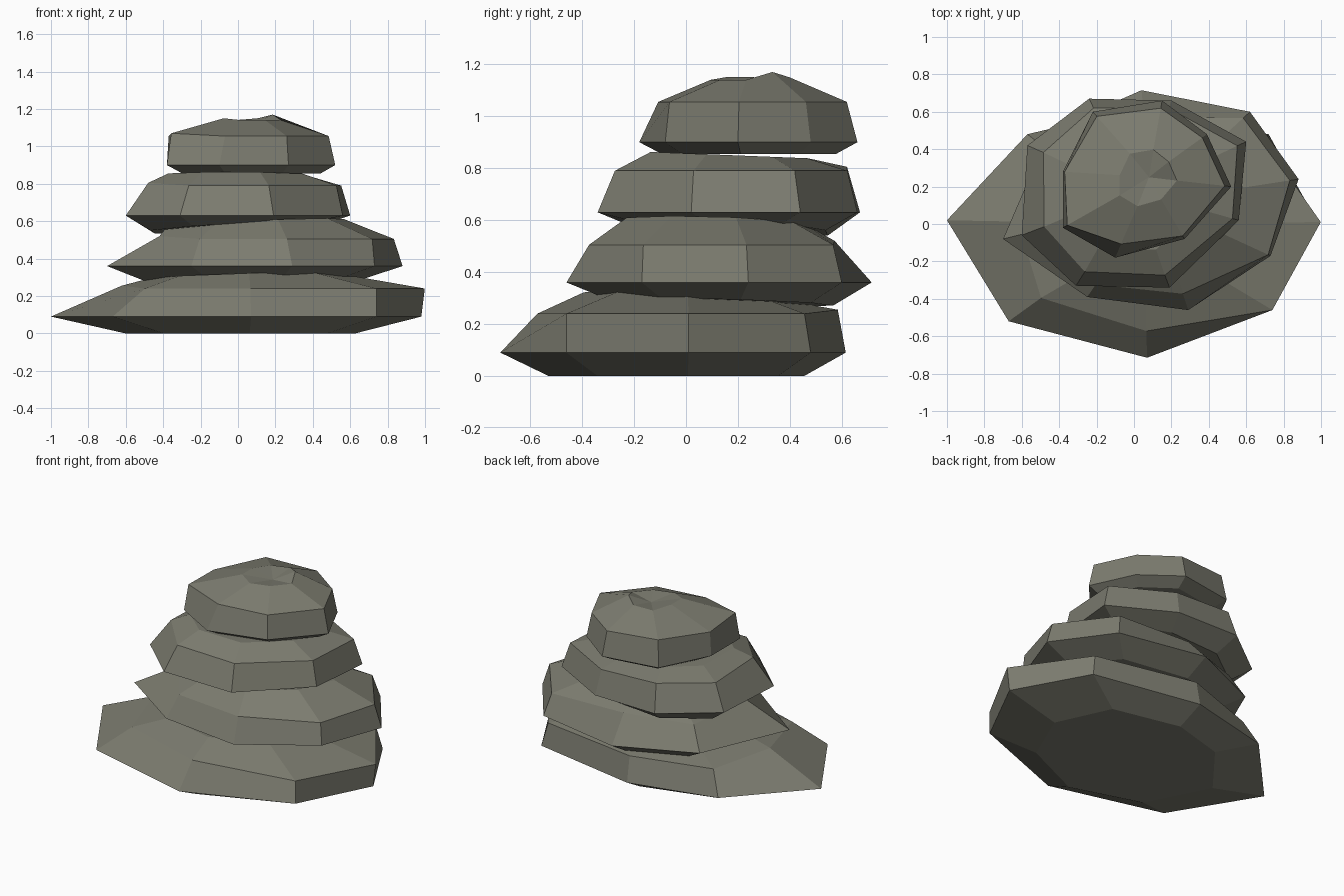
import bpy, bmesh

if "Cube" in bpy.data.objects:
    bpy.data.objects.remove(bpy.data.objects["Cube"])

rock = bpy.data.materials.new("olive grey stone")
rock.diffuse_color = (0.2, 0.2, 0.16, 1)
rock.use_nodes = True
rock.node_tree.nodes["Principled BSDF"].inputs["Base Color"].default_value = rock.diffuse_color


def slab(name, centre, outline, z, low, high, tilt_low, tilt_high, bumps, dip):
    """Eight-sided stone: base ring, widest rim, shoulder, crown, centre point.
    outline = (x, y, shoulder inset) per corner; low/high = ring scales."""
    cx, cy = centre
    bm = bmesh.new()

    def ring(height, sx, sy, tilt=(0, 0), lift=None, inset=False):
        vs = []
        for i, (x, y, k) in enumerate(outline):
            f = k if inset else 1
            dx, dy = (x - cx) * sx * f, (y - cy) * sy * f
            h = height + tilt[0] * dx + tilt[1] * dy + (lift[i] if lift else 0)
            vs.append(bm.verts.new((cx + dx, cy + dy, h)))
        return vs

    shoulder_lift = [0.015 if i in (0, 6) else 0 for i in range(8)]
    rings = [ring(z[0], *low, tilt_low),
             ring(z[1], 1, 1),
             ring(z[2], 1, 1, lift=shoulder_lift, inset=True),
             ring(z[3], *high, tilt_high, bumps)]
    for a, b in zip(rings, rings[1:]):
        for i in range(8):
            j = (i + 1) % 8
            bm.faces.new((a[i], a[j], b[j], b[i]))
    bm.faces.new(rings[0][::-1])
    # Faceted crown
    tip = bm.verts.new((cx, cy, z[3] + dip))
    for i in range(8):
        bm.faces.new((rings[3][i], rings[3][(i + 1) % 8], tip))
    bmesh.ops.recalc_face_normals(bm, faces=bm.faces)
    mesh = bpy.data.meshes.new(name)
    bm.to_mesh(mesh)
    bm.free()
    mesh.materials.append(rock)
    bpy.context.collection.objects.link(bpy.data.objects.new(name, mesh))


flat = [0] * 8

# Broad base stone
slab("base_stone", (0.05, 0.0),
     [(-1, .02, .64), (-.67, -.52, .76), (.07, -.715, .8), (.74, -.46, 1),
      (.98, .01, 1.02), (.72, .48, .95), (0, .615, .95), (-.57, .48, .88)],
     (0, .09, .24, .31), (.62, .74), (.5, .55), (0, 0), (.03, -.03), flat, 0)

# Second stone
slab("lower_middle_stone", (0.1, 0.12),
     [(-.7, -.08, .65), (-.25, -.39, .87), (.29, -.46, .85), (.73, -.17, .98),
      (.88, .24, .94), (.62, .6, .93), (.04, .715, .76), (-.45, .5, .85)],
     (.285, .36, .505, .59), (.74, .75), (.6, .6), (.02, -.03), (.05, -.04), flat, 0)

# Third stone
slab("upper_middle_stone", (0.0, 0.17),
     [(-.6, -.06, .8), (-.31, -.33, .85), (.19, -.34, .87), (.56, .02, .94),
      (.6, .44, .92), (.2, .66, .92), (-.24, .67, .9), (-.57, .42, .85)],
     (.57, .63, .79, .85), (.78, .75), (.62, .6), (.06, -.05), (0, -.04), flat, 0)

# Top stone with a small hollow in its crown
slab("top_stone", (0.08, 0.25),
     [(-.38, -.02, .95), (-.1, -.18, .83), (.27, -.08, .95), (.52, .2, .92),
      (.39, .48, .92), (.15, .66, .9), (-.22, .6, .93), (-.38, .28, .98)],
     (.855, .9, 1.055, 1.14), (.82, .8), (.34, .36), (0, 0), (0, 0),
     [.01, 0, 0, 0, .03, .01, 0, .01], -.02)
